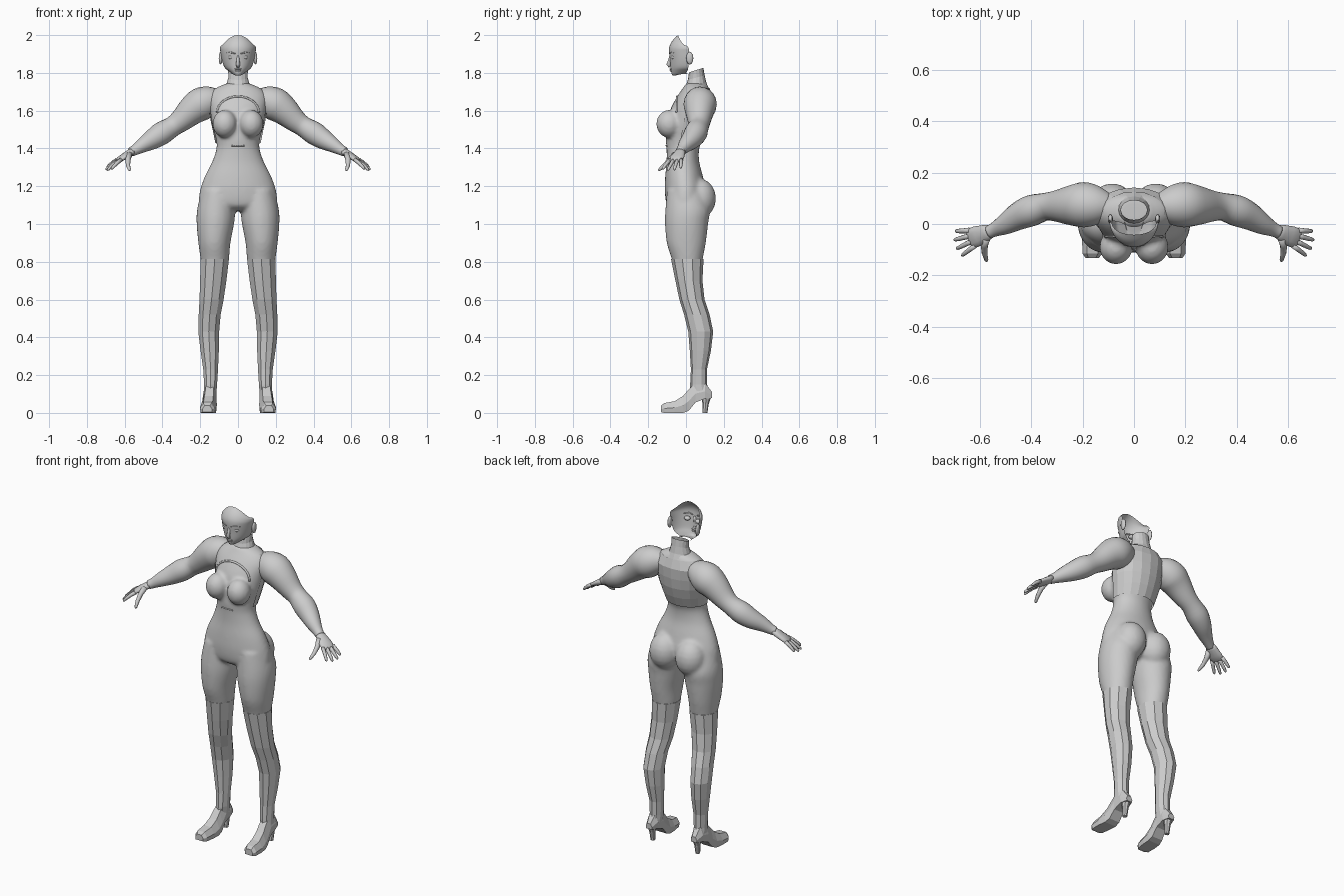
import bpy, bmesh, math
from mathutils import Vector, Matrix

if "Cube" in bpy.data.objects:
    bpy.data.objects.remove(bpy.data.objects["Cube"])

grey = bpy.data.materials.new("plain_grey")
grey.diffuse_color = (0.6, 0.6, 0.6, 1)
grey.use_nodes = True
grey.node_tree.nodes["Principled BSDF"].inputs["Base Color"].default_value = grey.diffuse_color


def finish(name, bm, smooth=True, mirror=False):
    bmesh.ops.recalc_face_normals(bm, faces=bm.faces)
    for f in bm.faces:
        f.smooth = smooth
    me = bpy.data.meshes.new(name)
    bm.to_mesh(me)
    bm.free()
    me.materials.append(grey)
    ob = bpy.data.objects.new(name, me)
    bpy.context.collection.objects.link(ob)
    if mirror:
        ob.modifiers.new("mirror", 'MIRROR').use_mirror_merge = False
    return ob


def spline(rows, k):
    """Catmull-Rom interpolation through rows of numbers."""
    out = []
    for i in range(len(rows) - 1):
        a, b, c, d = (rows[max(i - 1, 0)], rows[i], rows[i + 1], rows[min(i + 2, len(rows) - 1)])
        for s in range(k):
            t = s / k
            out.append([0.5 * (2 * q + (r - p) * t + (2 * p - 5 * q + 4 * r - w) * t * t
                               + (3 * q - p - 3 * r + w) * t ** 3) for p, q, r, w in zip(a, b, c, d)])
    return out + [list(rows[-1])]


def skin(bm, rings, closed=True, cap=True):
    """Bridge rings of points with quads."""
    vs = [[bm.verts.new(p) for p in ring] for ring in rings]
    n = len(vs[0])
    for a, b in zip(vs, vs[1:]):
        for i in range(n if closed else n - 1):
            j = (i + 1) % n
            bm.faces.new((a[i], a[j], b[j], b[i]))
    if cap:
        bm.faces.new(vs[0])
        bm.faces.new(vs[-1])


def level_ring(z, xc, rx, yf, yb, n, tilt=0, a0=0.0):
    """Horizontal oval from its half width, front and back."""
    pts = []
    for i in range(n):
        a = a0 + 2 * math.pi * i / n
        pts.append((xc + rx * math.cos(a), (yf + yb) / 2 + (yb - yf) / 2 * math.sin(a), z + tilt * math.sin(a)))
    return pts


def tube(bm, rows, n=12):
    """Round limb along rows of x, y, z, radius."""
    rings = []
    for i, r in enumerate(rows):
        d = (Vector(rows[min(i + 1, len(rows) - 1)][:3]) - Vector(rows[max(i - 1, 0)][:3])).normalized()
        u = d.cross(Vector((0, 1, 0)) if abs(d.y) < 0.9 else Vector((0, 0, 1))).normalized()
        v = d.cross(u)
        rings.append([Vector(r[:3]) + r[3] * (u * math.cos(2 * math.pi * k / n) + v * math.sin(2 * math.pi * k / n))
                      for k in range(n)])
    skin(bm, rings)


def ball(bm, c, r, seg=20):
    bmesh.ops.create_uvsphere(bm, u_segments=seg, v_segments=seg // 2, radius=1,
                              matrix=Matrix.Translation(c) @ Matrix.Diagonal((*r, 1)))


# Body: torso, thighs, hips and bust fused into one smooth skin
# rows: z, half width, front y, back y
torso = [(1.745, .06, .0, .105), (1.715, .125, -.02, .12), (1.67, .155, -.05, .135), (1.60, .148, -.085, .133),
         (1.52, .135, -.10, .12), (1.45, .117, -.107, .09), (1.40, .114, -.103, .07), (1.33, .137, -.103, .07),
         (1.25, .177, -.11, .09), (1.17, .203, -.112, .105), (1.10, .20, -.10, .085), (1.07, .11, -.06, .05)]
# rows: z, centre x, half width, front y, back y
thigh = [(1.18, .105, .085, -.10, .09), (1.08, .115, .101, -.109, .125), (1.0, .12, .099, -.111, .117),
         (.9, .125, .085, -.102, .105), (.82, .123, .076, -.077, .09), (.78, .123, .069, -.066, .083)]
bm = bmesh.new()
skin(bm, [level_ring(r[0], 0, *r[1:], 32) for r in spline(torso, 4)])
for s in (1, -1):
    skin(bm, [level_ring(r[0], s * r[1], *r[2:], 28) for r in spline(thigh, 4)])
    ball(bm, (s * .085, .072, 1.135), (.088, .087, .105))
    ball(bm, (s * .07, -.09, 1.53), (.065, .068, .074))
body = finish("body", bm)
rm = body.modifiers.new("fuse", 'REMESH')
rm.mode, rm.voxel_size, rm.use_smooth_shade = 'VOXEL', .01, True
sm = body.modifiers.new("blend", 'SMOOTH')
sm.factor, sm.iterations = .5, 6


def torso_at(z):
    for a, b in zip(torso, torso[1:]):
        if b[0] <= z <= a[0]:
            t = (a[0] - z) / (a[0] - b[0])
            return [p + (q - p) * t for p, q in zip(a, b)]


def chest_point(x, z, r):
    _, w, yf, yb = torso_at(z)
    return (x, (yf + yb) / 2 - (yb - yf) / 2 * math.sqrt(max(0, 1 - (x / w) ** 2)), z, r)


# Chest seams: neckline arch and the short line under the bust
bm = bmesh.new()
tube(bm, [chest_point(.11 * math.cos(a), 1.59 + .085 * math.sin(a), .006)
          for a in [math.pi * i / 16 for i in range(17)]], 6)
tube(bm, [chest_point(.035 * i / 3, 1.415, .004) for i in range(-3, 4)], 6)
finish("chest_seams", bm)

# Faceted back panel of the short jacket
bm = bmesh.new()
rings = []
for z in (1.72, 1.67, 1.61, 1.55, 1.49, 1.43):
    _, w, yf, yb = torso_at(z)
    yc, ry = (yf + yb) / 2, (yb - yf) / 2
    rings.append([(1.05 * w * math.cos(a), yc + (ry + .007) * math.sin(a), z)
                  for a in [math.radians(-12 + 204 * i / 10) for i in range(11)]])
skin(bm, rings, closed=False, cap=False)
finish("jacket_back", bm, smooth=False)

# Neck with an open, tilted top
bm = bmesh.new()
neck = [(1.69, .10, -.045, .128), (1.735, .063, -.005, .108), (1.775, .051, .010, .099), (1.815, .052, .016, .092)]
skin(bm, [level_ring(r[0], 0, *r[1:], 16, tilt=.012) for r in neck], cap=False)
finish("neck", bm, smooth=False)

# Face shell, open behind; rows: z, half width, front y, back y, drop at the sides
face = [(1.80, .04, -.01, .012, 0), (1.785, .030, -.066, -.002, -.01), (1.805, .054, -.078, .008, -.008),
        (1.83, .072, -.082, .012, 0), (1.87, .086, -.085, .015, 0), (1.92, .094, -.09, .015, .004),
        (1.95, .096, -.084, .015, .022), (1.978, .093, -.066, .008, .038), (2.0, .085, -.042, .002, .056)]
bm = bmesh.new()
rings = []
for z, w, yf, yb, drop in spline(face, 3):
    rings.append([(w * math.sin(a), yb + (yf - yb) * math.cos(a), z - drop * math.sin(a) ** 2)
                  for a in [math.radians(-90 + 9 * i) for i in range(21)]])
skin(bm, rings, closed=False, cap=False)
finish("face", bm)

# Nose, lips, eyes, brows and ears
bm = bmesh.new()
tube(bm, [(0, -.080, 1.895, .006), (0, -.086, 1.87, .008), (0, -.093, 1.845, .011), (0, -.085, 1.832, .008)], 10)
finish("nose", bm)
bm = bmesh.new()
ball(bm, (0, -.080, 1.820), (.020, .008, .005), 12)
ball(bm, (0, -.079, 1.811), (.016, .008, .005), 12)
finish("lips", bm)
bm = bmesh.new()
ball(bm, (.036, -.064, 1.883), (.018, .016, .012), 14)
finish("eye", bm, mirror=True)
bm = bmesh.new()
tube(bm, [(.014, -.086, 1.902, .003), (.036, -.082, 1.908, .004), (.060, -.064, 1.906, .002)], 6)
finish("brow", bm, mirror=True)
bm = bmesh.new()
ball(bm, (.092, .02, 1.878), (.010, .019, .034), 12)
finish("ear", bm, mirror=True)

# Arms: shoulder puff, upper arm and forearm
bm = bmesh.new()
arm = [(.09, .07, 1.665, .045), (.14, .072, 1.655, .075), (.195, .075, 1.635, .088), (.245, .072, 1.60, .078),
       (.30, .07, 1.55, .062), (.345, .067, 1.517, .054), (.40, .052, 1.483, .061), (.45, .03, 1.45, .054),
       (.50, .0, 1.42, .041), (.54, -.02, 1.395, .029), (.565, -.032, 1.382, .025)]
tube(bm, spline(arm, 3), 20)
finish("arm", bm, mirror=True)

# Hands: flat palm, four fanned fingers and a thumb
bm = bmesh.new()
wrist = Vector((.55, -.025, 1.39))
d = Vector((.81, -.30, -.505)).normalized()
w = d.cross(Vector((0, 0, 1))).normalized()
n = w.cross(d)
palm = [(0, .024, .020), (.035, .033, .019), (.075, .040, .016), (.105, .040, .012), (.114, .033, .007)]
skin(bm, [[wrist + d * t + w * (a * math.cos(k * math.pi / 6)) + n * (b * math.sin(k * math.pi / 6))
           for k in range(12)] for t, a, b in palm])
for k, length in ((-1.5, .070), (-.5, .088), (.5, .092), (1.5, .082)):
    base, way = wrist + d * .098 + w * (.021 * k), (d + w * (.16 * k)).normalized()
    tube(bm, [(*(base + way * (length * t) - n * (.012 * t * t)), r)
              for t, r in ((0, .011), (.35, .010), (.7, .009), (.93, .007), (1, .003))], 8)
tube(bm, [(.575, -.055, 1.37, .017), (.583, -.085, 1.34, .014), (.582, -.115, 1.31, .011),
          (.575, -.140, 1.288, .008), (.573, -.146, 1.282, .003)], 8)
finish("hand", bm, mirror=True)

# Tall faceted boots
bm = bmesh.new()
boot = [(.815, .123, .079, -.079, .093), (.70, .131, .073, -.056, .087), (.60, .14, .067, -.035, .098),
        (.52, .15, .061, -.010, .125), (.43, .155, .058, .012, .144), (.33, .15, .051, .02, .132),
        (.23, .145, .041, .026, .111), (.15, .145, .036, .022, .112), (.09, .148, .034, .02, .13)]
skin(bm, [level_ring(*r, 10, a0=math.pi / 10) for r in boot])
finish("boot_shaft", bm, smooth=False, mirror=True)

# Shoe: rows along the foot of y, centre x, bottom, top, half width
bm = bmesh.new()
shoe = [(-.132, .163, .004, .038, .026), (-.115, .162, 0, .052, .039), (-.06, .158, 0, .062, .044),
        (-.015, .154, 0, .09, .042), (.015, .151, .012, .125, .038), (.05, .149, .055, .16, .035),
        (.10, .148, .075, .16, .034), (.138, .148, .078, .11, .020)]
skin(bm, [[(x + hw * i, y, zb + (zt - zb) * j) for i, j in
           ((-.9, 0), (.9, 0), (1, .45), (.55, 1), (-.55, 1), (-1, .45))] for y, x, zb, zt, hw in shoe])
finish("shoe", bm, smooth=False, mirror=True)

# Heel spike
bm = bmesh.new()
skin(bm, [level_ring(z, .148, r, y - r, y + r, 8) for z, r, y in ((.09, .028, .108), (.05, .017, .104), (0, .013, .1))])
finish("heel", bm, smooth=False, mirror=True)
